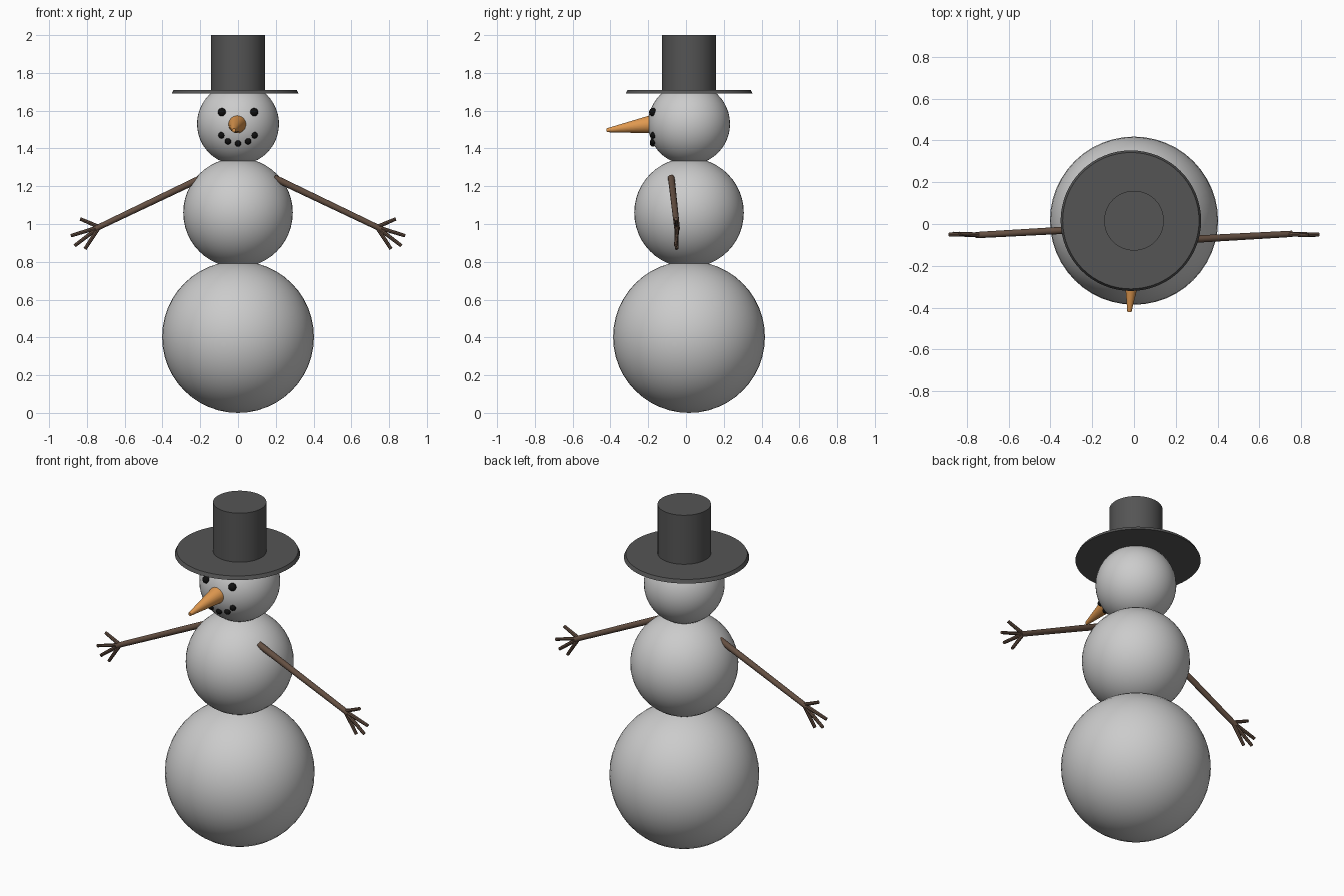
import bpy
from mathutils import Vector

if "Cube" in bpy.data.objects:
    bpy.data.objects.remove(bpy.data.objects["Cube"])


def material(name, color):
    mat = bpy.data.materials.new(name)
    mat.diffuse_color = (*color, 1)
    mat.use_nodes = True
    mat.node_tree.nodes["Principled BSDF"].inputs["Base Color"].default_value = mat.diffuse_color
    return mat


BLACK = material("coal", (0.005, 0.005, 0.005))
FELT = material("felt", (0.09, 0.09, 0.09))
ORANGE = material("carrot", (0.75, 0.32, 0.08))
BROWN = material("wood", (0.13, 0.08, 0.055))


def finish(name, mat):
    obj = bpy.context.object
    obj.name = name
    if mat:
        obj.data.materials.append(mat)
    return obj


def ball(name, loc, r, mat=None, seg=48):
    bpy.ops.mesh.primitive_uv_sphere_add(segments=seg, ring_count=seg // 2, radius=r, location=loc)
    bpy.ops.object.shade_smooth()
    return finish(name, mat)


def rod(name, a, b, r1, r2, mat, seg=12, fill='NGON'):
    """Tapered rod from point a to point b."""
    a, b = Vector(a), Vector(b)
    d = b - a
    bpy.ops.mesh.primitive_cone_add(vertices=seg, radius1=r1, radius2=r2, depth=d.length,
                                    end_fill_type=fill, location=(a + b) / 2,
                                    rotation=d.to_track_quat('Z', 'Y').to_euler())
    bpy.ops.object.shade_smooth_by_angle()
    return finish(name, mat)


# Three snowballs
CY = 0.016
ball("lower_body", (0, CY, 0.402), 0.402)
ball("upper_body", (0, CY, 1.06), 0.29)
ball("head", (0, CY, 1.53), 0.217)

# Top hat
rod("hat_brim", (-0.015, CY, 1.69), (-0.015, CY, 1.71), 0.336, 0.326, FELT, 64)
rod("hat_crown", (0, CY, 1.70), (0, CY, 2.0), 0.143, 0.143, FELT, 48, 'TRIFAN')
bpy.ops.object.shade_smooth()


# Coal eyes and mouth, set on the surface of the head
def coal(name, x, z, r):
    y = CY - (0.217 ** 2 - x * x - (z - 1.53) ** 2) ** 0.5
    ball(name, (x, y, z), r, BLACK, 16)


for x in (-0.085, 0.085):
    coal("eye", x, 1.592, 0.022)
for x, z in ((-0.088, 1.47), (-0.053, 1.438), (0, 1.427), (0.053, 1.438), (0.088, 1.47)):
    coal("mouth_coal", x, z, 0.017)

# Carrot nose, drooping slightly
rod("nose", (-0.004, -0.19, 1.527), (-0.022, -0.42, 1.496), 0.047, 0.01, ORANGE, 24)

# Twig arms: the second is the first turned half way round about (0, -0.05)
TIPS = ((0.835, 1.027), (0.885, 0.938), (0.865, 0.885), (0.81, 0.868))
for side in (1, -1):
    def p(x, y, z):
        return (side * x, -0.05 + side * y, z)
    rod("arm", p(0.19, -0.028, 1.245), p(0.755, 0.003, 0.975), 0.018, 0.015, BROWN)
    for i, (x, z) in enumerate(TIPS):
        rod("finger", p(0.735, 0.002, 0.984), p(x, -0.004 + 0.004 * (i % 2), z), 0.011, 0.009, BROWN, 8)
